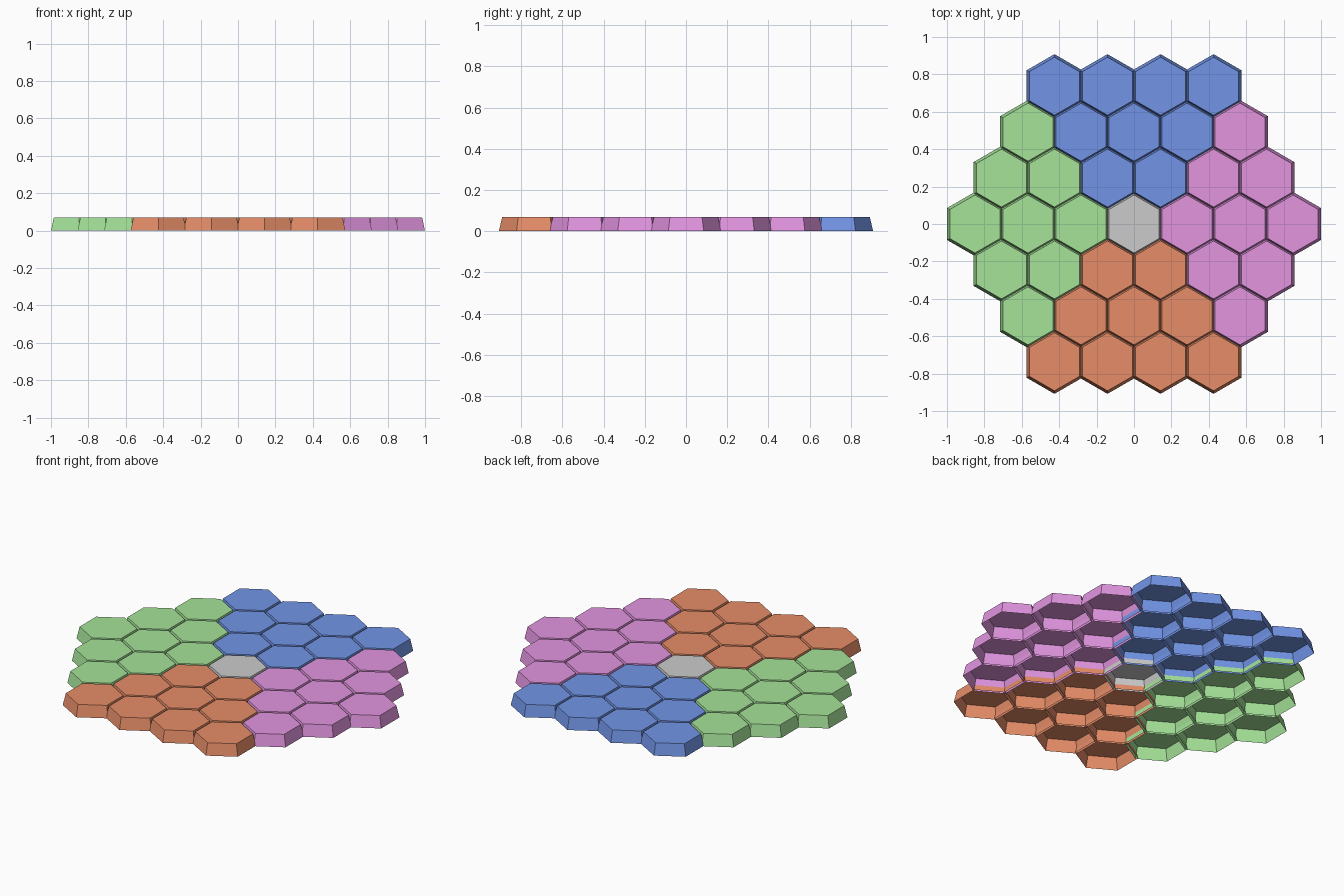
import bpy, bmesh, math

if "Cube" in bpy.data.objects:
    bpy.data.objects.remove(bpy.data.objects["Cube"])

PITCH = 0.2835          # centre distance of neighbouring tiles
R_BOTTOM = 0.1715       # corner radius at the open bottom rim
R_TOP = 0.155           # corner radius of the flat top
HEIGHT = 0.07

COLORS = {
    "blue": (0.17, 0.30, 0.80, 1),
    "orange": (0.80, 0.27, 0.14, 1),
    "green": (0.38, 0.77, 0.32, 1),
    "pink": (0.76, 0.30, 0.74, 1),
    "grey": None,
}


def tile_mesh(name, color):
    """Hollow hexagonal cap: flat top, flared walls, open underneath."""
    bm = bmesh.new()

    def ring(radius, z):
        angles = [math.radians(30 + 60 * i) for i in range(6)]
        return [bm.verts.new((radius * math.cos(a), radius * math.sin(a), z)) for a in angles]

    low, high = ring(R_BOTTOM, 0), ring(R_TOP, HEIGHT)
    bm.faces.new(high)
    for i in range(6):
        j = (i + 1) % 6
        bm.faces.new((low[i], low[j], high[j], high[i]))
    mesh = bpy.data.meshes.new(name)
    bm.to_mesh(mesh)
    bm.free()
    if color:
        mat = bpy.data.materials.new(name)
        mat.diffuse_color = color
        mat.use_nodes = True
        mat.node_tree.nodes["Principled BSDF"].inputs["Base Color"].default_value = mat.diffuse_color
        mesh.materials.append(mat)
    return mesh


meshes = {key: tile_mesh(key + "_tile", col) for key, col in COLORS.items()}


def sector(x, row):
    """Colour of a tile from its place in the board (x in pitches)."""
    if row == 0 and x == 0:
        return "grey"
    if abs(x) <= abs(row) / 2:
        return "blue" if row > 0 else "orange"
    return "pink" if x > 0 else "green"


# Board of seven rows, shrinking from seven tiles to four
for row in range(-3, 4):
    count = 7 - abs(row)
    for i in range(count):
        x = i - (count - 1) / 2
        key = sector(x, row)
        tile = bpy.data.objects.new(key + "_tile", meshes[key])
        tile.location = (x * PITCH, row * PITCH * math.sqrt(3) / 2, 0)
        bpy.context.collection.objects.link(tile)
